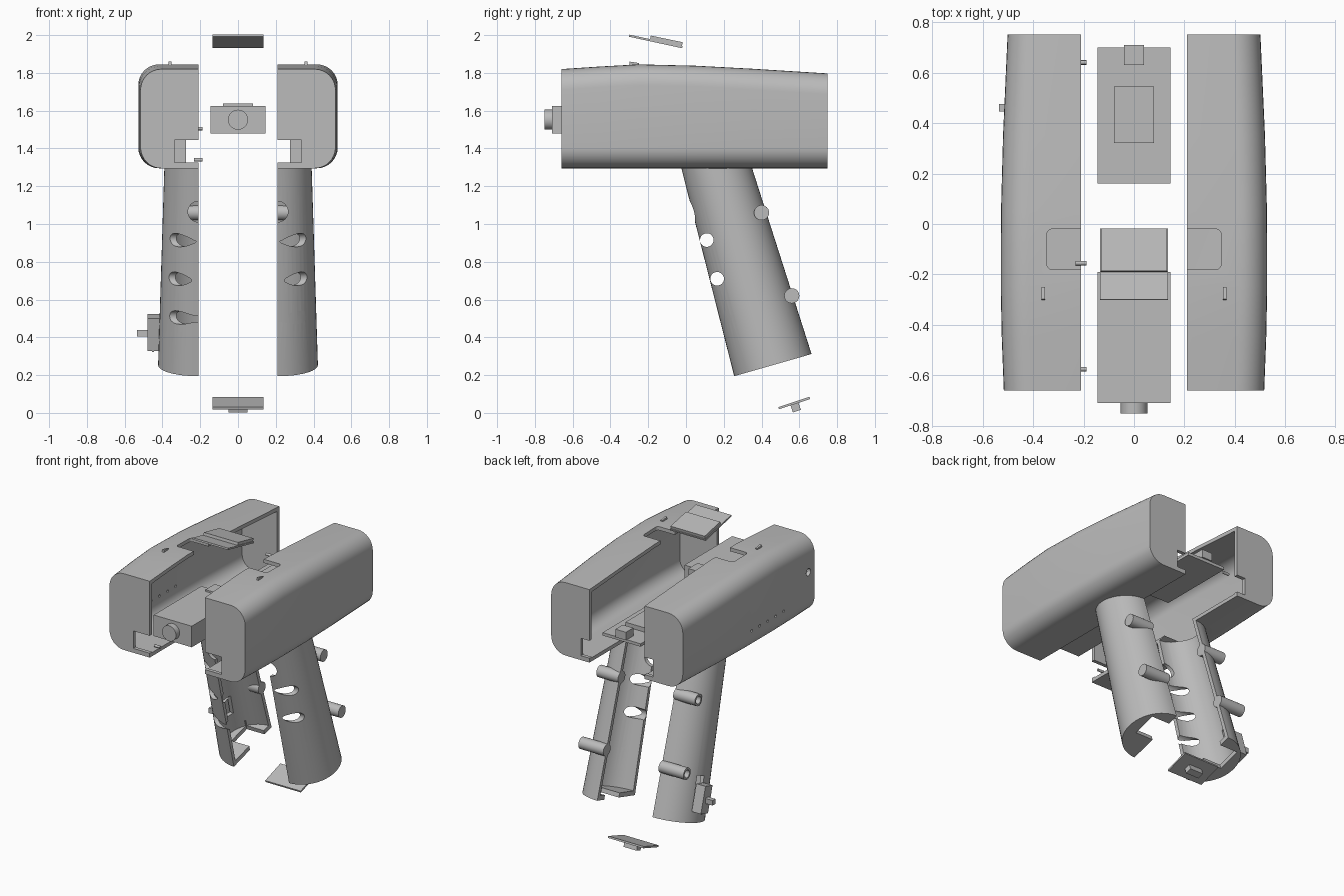
import bpy, bmesh, math
from mathutils import Matrix, Vector

old = bpy.data.objects.get("Cube")
if old:
    bpy.data.objects.remove(old, do_unlink=True)

grey = bpy.data.materials.new("plain grey")
grey.use_nodes = True
GREY = (0.5, 0.5, 0.5, 1)
grey.diffuse_color = GREY
grey.node_tree.nodes["Principled BSDF"].inputs["Base Color"].default_value = GREY

GAP = 0.21                      # distance each shell half is pulled apart
TILT = math.radians(16)         # lean of the grip
FOOT = Vector((0, 0.46, 0.253))  # centre of the grip's lower end
ALONG_X = Matrix.Rotation(math.pi / 2, 4, 'Y')
ALONG_Y = Matrix.Rotation(math.pi / 2, 4, 'X')


def finish(name, bm):
    bmesh.ops.recalc_face_normals(bm, faces=bm.faces)
    mesh = bpy.data.meshes.new(name)
    bm.to_mesh(mesh)
    bm.free()
    mesh.materials.append(grey)
    ob = bpy.data.objects.new(name, mesh)
    bpy.context.collection.objects.link(ob)
    return ob


def box(name, x, y, z, turn=0, corner=0):
    """Box from ranges, turned about x through its centre."""
    bm = bmesh.new()
    bmesh.ops.create_cube(bm, size=1)
    bmesh.ops.scale(bm, vec=[r[1] - r[0] for r in (x, y, z)], verts=bm.verts)
    if corner:
        upright = [e for e in bm.edges if abs(e.verts[0].co.z - e.verts[1].co.z) > 1e-4]
        bmesh.ops.bevel(bm, geom=upright, offset=corner, segments=4, profile=0.5, affect='EDGES')
    mid = Vector([sum(r) / 2 for r in (x, y, z)])
    bm.transform(Matrix.Translation(mid) @ Matrix.Rotation(turn, 4, 'X'))
    return finish(name, bm)


def rod(name, centre, radius, length, axis, sides=32):
    bm = bmesh.new()
    bmesh.ops.create_cone(bm, cap_ends=True, segments=sides, radius1=radius, radius2=radius, depth=length)
    bm.transform(Matrix.Translation(centre) @ axis)
    return finish(name, bm)


def loft(name, rings, ceiling=None):
    bm = bmesh.new()
    loops = [[bm.verts.new(p) for p in ring] for ring in rings]
    n = len(loops[0])
    for a, b in zip(loops, loops[1:]):
        for i in range(n):
            j = (i + 1) % n
            bm.faces.new((a[i], a[j], b[j], b[i]))
    bm.faces.new(loops[0])
    bm.faces.new(loops[-1])
    if ceiling:
        cut = bmesh.ops.bisect_plane(bm, geom=bm.verts[:] + bm.edges[:] + bm.faces[:],
                                     plane_co=(0, 0, ceiling), plane_no=(0, 0, 1), clear_outer=True)
        bmesh.ops.contextual_create(bm, geom=[e for e in cut["geom_cut"] if isinstance(e, bmesh.types.BMEdge)])
    return finish(name, bm)


def apply_cut(ob, cutters):
    for c in cutters:
        mod = ob.modifiers.new("cut", 'BOOLEAN')
        mod.operation, mod.solver, mod.object = 'DIFFERENCE', 'EXACT', c
        bpy.ops.object.select_all(action='DESELECT')
        ob.select_set(True)
        bpy.context.view_layer.objects.active = ob
        bpy.ops.object.modifier_apply(modifier=mod.name)


def discard(obs):
    for o in obs:
        bpy.data.objects.remove(o, do_unlink=True)


def smooth(ob):
    bpy.ops.object.select_all(action='DESELECT')
    ob.select_set(True)
    bpy.context.view_layer.objects.active = ob
    bpy.ops.object.shade_smooth_by_angle(angle=math.radians(30))


def housing_ring(side, y, w, top, inset=0.0):
    """Half of a rounded rectangle; a positive inset makes the cavity."""
    r, low, top, w = 0.11 - inset, 1.295 + inset, top - inset, w - inset
    x0 = -0.05 if inset else 0
    pts = [(x0, low)]
    for zc, start in ((low + r, -90), (top - r, 0)):
        for i in range(9):
            t = math.radians(start + i * 11.25)
            pts.append((w - r + r * math.cos(t), zc + r * math.sin(t)))
    pts.append((x0, top))
    return [(side * (GAP + x), y, z) for x, z in pts]


def grip_ring(side, s, r, cavity=False):
    """Half circle across the leaning grip at distance s from its foot."""
    pts = [(r * math.cos(t), r * math.sin(t))
           for t in [math.radians(-90 + i * 7.5) for i in range(25)]]
    if cavity:
        pts = [(-0.05, -r)] + pts + [(-0.05, r)]
    c, k = math.cos(TILT), math.sin(TILT)
    return [(side * (GAP + x), FOOT.y + u * c - s * k, FOOT.z + u * k + s * c) for x, u in pts]


def span(side, a, b):
    return sorted((side * (GAP + a), side * (GAP + b)))


STATIONS = [(-0.66, 0.306, 1.82), (-0.45, 0.314, 1.834), (-0.25, 0.318, 1.845),
            (0.05, 0.317, 1.838), (0.35, 0.309, 1.822), (0.75, 0.291, 1.797)]
FINGER_HOLES = [(0.11, 0.915), (0.165, 0.71), (0.21, 0.505)]
SCREWS = [(0.40, 1.06, 0.375), (0.56, 0.62, 0.4)]

# Two mirrored shell halves, each a hollow housing with a hollow grip
for side, label in ((1, "left"), (-1, "right")):
    housing = loft(label + "_housing", [housing_ring(side, *s) for s in STATIONS])
    inner = [(max(-0.635, min(0.725, y)), w, t) for y, w, t in STATIONS]
    cavity = loft("housing_cavity", [housing_ring(side, *s, inset=0.025) for s in inner])
    bore = loft("grip_cavity", [grip_ring(side, 0.03, 0.187, True), grip_ring(side, 1.14, 0.153, True)])
    cuts = [cavity, bore,
            box("lid_cut", span(side, -0.135, 0.135), (-0.18, -0.02), (1.7, 2), corner=0.02),
            box("front_cut", span(side, -0.1, 0.125), (-0.7, -0.6), (1.325, 1.445)),
            box("back_cut", span(side, -0.1, 0.065), (0.7, 0.8), (1.325, 1.445))]
    if side < 0:
        cuts += [rod("vent", (-0.5, 0.04 - i * 0.0875, 1.44), 0.009, 0.15, ALONG_X, 12) for i in range(5)]
        cuts.append(rod("side_port", (-0.5, -0.59, 1.6), 0.025, 0.15, ALONG_X, 20))
    apply_cut(housing, cuts)
    smooth(housing)
    discard(cuts[2:])

    grip = loft(label + "_grip", [grip_ring(side, 0, 0.213), grip_ring(side, 1.15, 0.178)], 1.31)
    cuts = [rod("finger_hole", (side * 0.36, y, z), 0.036, 0.5, ALONG_X) for y, z in FINGER_HOLES]
    cuts.append(rod("trigger_hole", (side * GAP, 0.04, 1.065), 0.055, 0.15, ALONG_Y))
    cuts.append(box("foot_cut", span(side, -0.135, 0.135), (0.425, 0.59), (0.21, 0.34), TILT))
    if side < 0:
        cuts.append(box("switch_hole", (-0.5, -0.33), (0.41, 0.47), (0.42, 0.56), TILT))
    apply_cut(grip, [bore] + cuts)
    smooth(grip)
    discard([cavity, bore] + cuts)

    # Screw posts along the back of the grip
    for i, (y, z, end) in enumerate(SCREWS):
        post = rod(f"{label}_screw_post_{i + 1}", (side * (GAP + end) / 2, y, z), 0.04, end - GAP, ALONG_X)
        if side < 0:
            hole = rod("screw_hole", (-end, y, z), 0.026, 0.2, ALONG_X)
            apply_cut(post, [hole])
            discard([hole])
        smooth(post)

    # Small sight fin on the roof
    box(label + "_roof_fin", span(side, 0.143, 0.157), (-0.3, -0.25), (1.835, 1.856), -0.15)

# Locating pins on the right half
for i, (y, z) in enumerate([(0.64, 1.505), (-0.155, 1.34), (-0.575, 1.34)]):
    smooth(rod(f"locating_pin_{i + 1}", (-0.21, y, z), 0.009, 0.045, ALONG_X, 16))

# Sensor unit with lens
box("sensor_body", (-0.145, 0.145), (-0.71, -0.19), (1.48, 1.625))
smooth(rod("lens", (0, -0.725, 1.552), 0.053, 0.05, ALONG_Y))
box("sensor_connector", (-0.08, 0.08), (-0.24, -0.14), (1.5, 1.637))

# Circuit board and its components
box("circuit_board", (-0.145, 0.145), (0.16, 0.70), (1.48, 1.5))
box("main_chip", (-0.08, 0.08), (0.32, 0.545), (1.5, 1.53))
box("board_connector", (-0.04, 0.04), (0.63, 0.71), (1.5, 1.555))

# Floating display lid
box("lid_base", (-0.135, 0.135), (-0.304, -0.016), (1.961, 1.972), -0.213)
box("lid_panel", (-0.13, 0.13), (-0.19, -0.018), (1.958, 1.98), -0.205)

# Floating foot cap with its catch
box("foot_cap", (-0.135, 0.135), (0.486, 0.66), (0.046, 0.058), 0.32)
box("foot_catch", (-0.05, 0.05), (0.558, 0.603), (0.008, 0.05), 0.32)

# Side switch on the right grip
box("switch_body", (-0.48, -0.41), (0.42, 0.50), (0.335, 0.515), TILT)
box("switch_lever", (-0.535, -0.475), (0.445, 0.475), (0.405, 0.44))
box("switch_lug", (-0.455, -0.445), (0.45, 0.48), (0.322, 0.345))
